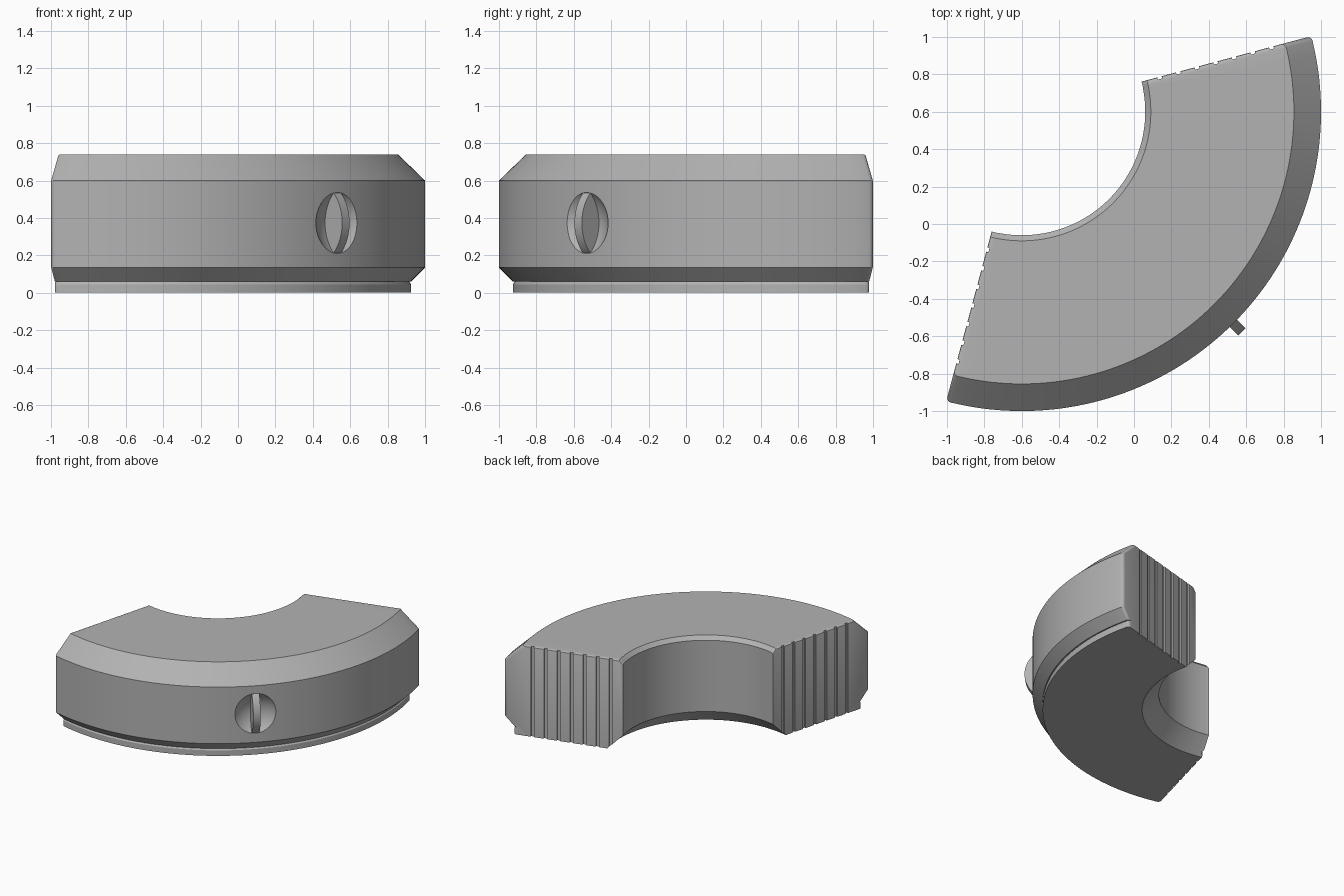
import bpy, bmesh, math
from mathutils import Matrix, Vector

cube = bpy.data.objects.get("Cube")
if cube:
    bpy.data.objects.remove(cube, do_unlink=True)

CENTRE = Vector((-0.6, 0.6, 0))
MID = math.radians(-45)      # direction of the middle of the segment
HALF = math.radians(60)      # half of the swept angle
HEIGHT, R_OUT, R_IN = 0.74, 1.6, 0.66
END_GAP, FILLET = 0.01, 0.025

steel = bpy.data.materials.new("grey_steel")
steel.use_nodes = True
steel.diffuse_color = (0.45, 0.45, 0.45, 1)
steel.node_tree.nodes["Principled BSDF"].inputs["Base Color"].default_value = (0.45, 0.45, 0.45, 1)


def to_object(bm, name):
    bmesh.ops.recalc_face_normals(bm, faces=bm.faces)
    mesh = bpy.data.meshes.new(name)
    bm.to_mesh(mesh)
    bm.free()
    mesh.materials.append(steel)
    ob = bpy.data.objects.new(name, mesh)
    bpy.context.collection.objects.link(ob)
    return ob


def activate(ob):
    bpy.ops.object.select_all(action='DESELECT')
    ob.select_set(True)
    bpy.context.view_layer.objects.active = ob


def smooth(ob):
    activate(ob)
    bpy.ops.object.shade_smooth_by_angle(angle=math.radians(30))


def frame(angle, r, z):
    """Local x points outward, y along the arc, z up."""
    pos = Vector((r * math.cos(angle), r * math.sin(angle), z))
    return Matrix.Translation(CENTRE + pos) @ Matrix.Rotation(angle, 4, 'Z')


def section(inset):
    """Radial cross-section, shrunk a little towards the end faces."""
    top = HEIGHT - inset * 0.5
    outer = [(1.525, 0), (1.525, 0.045), (1.515, 0.06), (1.525, 0.06),
             (R_OUT, 0.135), (R_OUT, 0.6), (1.455, top)]
    inner = [(0.69, top), (R_IN, top - 0.03), (R_IN, 0.125), (0.785, 0)]
    return [(r - inset, z) for r, z in outer] + inner


# Ring segment: lofted sections with rounded outer corners at both ends
fillet = []
for i in range(5):
    a = math.radians(90 * (1 - i / 4))
    fillet.append((END_GAP + FILLET * (1 - math.sin(math.pi / 2 - (math.pi / 2 - a))),
                   FILLET * (1 - math.cos(a))))
STEPS = 72
sweep = math.radians(56)
stations = [(-HALF, s, inset) for s, inset in fillet]
stations += [(sweep * (2 * i / STEPS - 1), 0, 0) for i in range(STEPS + 1)]
stations += [(HALF, -s, inset) for s, inset in reversed(fillet)]

bm = bmesh.new()
rings = []
for angle, shift, inset in stations:
    m = frame(MID + angle, 0, 0)
    rings.append([bm.verts.new(m @ Vector((r, shift, z))) for r, z in section(inset)])
for a, b in zip(rings, rings[1:]):
    for i in range(len(a)):
        j = (i + 1) % len(a)
        bm.faces.new((a[i], a[j], b[j], b[i]))
bm.faces.new(rings[0])
bm.faces.new(rings[-1])
body = to_object(bm, "ring_segment")

# Cutter for the vertical grooves in both end faces
bm = bmesh.new()
for side in (-1, 1):
    for i in range(7):
        m = frame(MID + side * HALF, 0, HEIGHT / 2)
        place = Matrix.Translation((0.76 + 0.103 * i, -side * 0.003, 0))
        bmesh.ops.create_cube(bm, size=1, matrix=m @ place @ Matrix.Diagonal((0.024, 0.038, 1, 1)))
grooves = to_object(bm, "groove_cutter")

# Cutter for the round dimple in the outer wall
DIMPLE_Z, BALL, DEPTH = 0.373, 0.232, 0.067
bm = bmesh.new()
bmesh.ops.create_uvsphere(bm, u_segments=64, v_segments=48, radius=BALL,
                          matrix=frame(MID, R_OUT + BALL - DEPTH, DIMPLE_Z)
                          @ Matrix.Rotation(math.pi / 2, 4, 'Y'))
dimple = to_object(bm, "dimple_cutter")

for cutter in (grooves, dimple):
    cutter.hide_render = True
    mod = body.modifiers.new("cut", 'BOOLEAN')
    mod.operation, mod.solver, mod.object = 'DIFFERENCE', 'EXACT', cutter
    activate(body)
    bpy.ops.object.modifier_apply(modifier=mod.name)
    bpy.data.objects.remove(cutter, do_unlink=True)
smooth(body)

# Curved grip blade standing in the dimple
bm = bmesh.new()
bmesh.ops.create_cone(bm, cap_ends=True, segments=96, radius1=BALL, radius2=BALL, depth=0.056,
                      matrix=frame(MID, R_OUT + 0.064 - BALL, DIMPLE_Z)
                      @ Matrix.Rotation(math.pi / 2, 4, 'X'))
smooth(to_object(bm, "grip_blade"))
